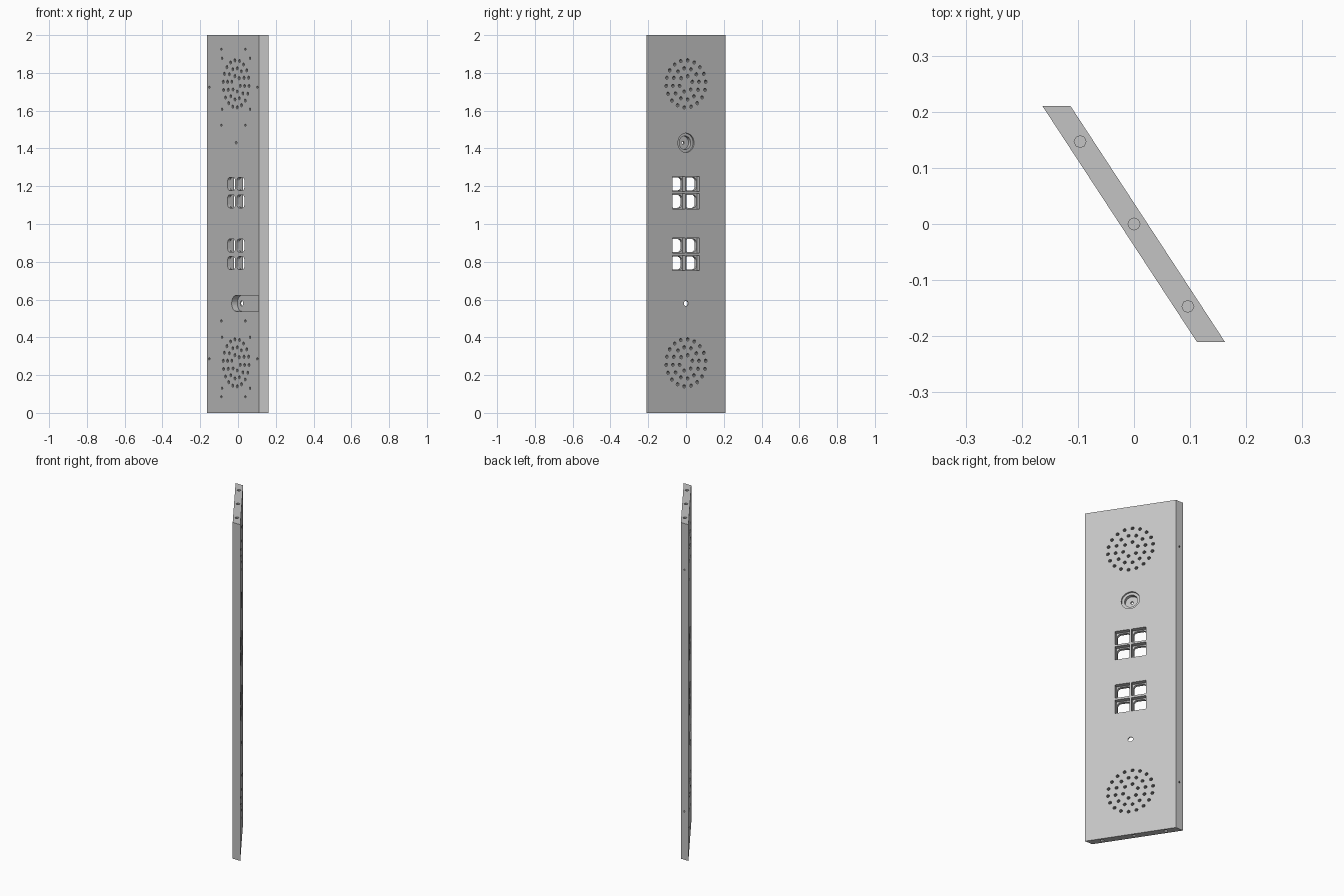
import bpy, bmesh
from math import cos, sin, pi, radians
from mathutils import Vector, Matrix

cube = bpy.data.objects.get("Cube")
if cube:
    bpy.data.objects.remove(cube)

HEIGHT = 2.0
THICK = 0.041
BACK_U = 0.027          # sideways shift of the rear face centre
UP = Vector((0, 0, 1))

# Panel frame: x = outward normal, y = sideways, z = up, origin on the outer face
frame = Matrix.Translation((0.0245, 0, 0)) @ Matrix.Rotation(radians(33.2), 4, "Z")

steel = bpy.data.materials.new("brushed_grey")
steel.use_nodes = True
grey = (0.55, 0.55, 0.55, 1)
steel.diffuse_color = grey
steel.node_tree.nodes["Principled BSDF"].inputs["Base Color"].default_value = grey


def prism(bm, points, sweep):
    low = [bm.verts.new(p) for p in points]
    high = [bm.verts.new(p + sweep) for p in points]
    bm.faces.new(low)
    bm.faces.new(high)
    for i in range(len(low)):
        j = (i + 1) % len(low)
        bm.faces.new((low[i], low[j], high[j], high[i]))


def finish(bm, name):
    bmesh.ops.recalc_face_normals(bm, faces=bm.faces[:])
    mesh = bpy.data.meshes.new(name)
    bm.to_mesh(mesh)
    bm.free()
    mesh.materials.append(steel)
    obj = bpy.data.objects.new(name, mesh)
    bpy.context.collection.objects.link(obj)
    return obj


def cut(bm, outline, start, end):
    """Sweep an outline of (sideways, height) pairs along the panel normal."""
    points = [frame @ Vector((start, u, z)) for u, z in outline]
    prism(bm, points, frame.to_3x3() @ Vector((end - start, 0, 0)))


def arc(u, z, r, a0, a1, steps):
    angles = [a0 + (a1 - a0) * i / steps for i in range(steps + 1)]
    return [(u + r * cos(a), z + r * sin(a)) for a in angles]


def circle(u, z, r, sides=12):
    return arc(u, z, r, 0, 2 * pi, sides)[:-1]


def rounded(u, z, w, h, r):
    out = []
    for k, (su, sz) in enumerate(((1, 1), (-1, 1), (-1, -1), (1, -1))):
        out += arc(u + su * (w / 2 - r), z + sz * (h / 2 - r), r,
                   k * pi / 2, (k + 1) * pi / 2, 5)
    return out


def square(u, z, s):
    return [(u + a * s / 2, z + b * s / 2)
            for a, b in ((1, 1), (-1, 1), (-1, -1), (1, -1))]


def carve(target, bm):
    cutter = finish(bm, "cutter")
    cutter.hide_render = True
    mod = target.modifiers.new("cut", "BOOLEAN")
    mod.operation, mod.solver, mod.object = "DIFFERENCE", "EXACT", cutter
    bpy.context.view_layer.objects.active = target
    bpy.ops.object.modifier_apply(modifier=mod.name)
    bpy.data.objects.remove(cutter)


# Panel body with skewed side edges
bm = bmesh.new()
prism(bm, [Vector(p) for p in ((-0.163, 0.21, 0), (0.112, -0.21, 0),
                               (0.162, -0.21, 0), (-0.113, 0.21, 0))], UP * HEIGHT)
panel = finish(bm, "intercom_panel")

OUT, THROUGH = 0.02, -THICK - 0.02
LENS_Z, SLOT_Z = 1.43, 0.58
windows = [(side * 0.045, z) for z in (1.212, 1.12, 0.886, 0.793) for side in (-1, 1)]

# Through holes and blind screw holes
bm = bmesh.new()
for grille_z, ring_z in ((1.742, 1.724), (0.265, 0.286)):
    for radius, count in ((0.125, 18), (0.083, 12), (0.042, 6)):
        for i in range(count):
            a = 2 * pi * (i + 0.25) / count
            cut(bm, circle(radius * cos(a), grille_z + radius * sin(a), 0.009, 10), OUT, THROUGH)
    for u, z in square(0, grille_z, 0.27):
        cut(bm, circle(u, z, 0.007, 10), THROUGH, -0.018)
    for u, z in circle(BACK_U, ring_z, 0.232, 6):
        cut(bm, circle(u, z, 0.007, 10), THROUGH, -0.018)
for u, z in windows:
    cut(bm, rounded(u, z, 0.073, 0.069, 0.02), OUT, THROUGH)
cut(bm, circle(0, LENS_Z, 0.008), OUT, THROUGH)
cut(bm, circle(0, SLOT_Z, 0.014, 16), OUT, THROUGH)
# Screw holes in the top and bottom edges
along = frame.to_3x3() @ Vector((0, 1, 0))
for k in (-1, 0, 1):
    for base in (-0.05, HEIGHT - 0.05):
        centre = along * (k * 0.1755) + UP * base
        prism(bm, [centre + Vector((x, y, 0)) for x, y in circle(0, 0, 0.0105, 8)], UP * 0.1)
carve(panel, bm)

# Button recesses, lens recess and the rear cable slot
bm = bmesh.new()
for u, z in windows:
    cut(bm, square(u, z, 0.081), OUT, -0.025)
cut(bm, circle(0, LENS_Z, 0.051, 32), OUT, -0.01)
slot = arc(0, SLOT_Z, 0.042, -pi / 2, pi / 2, 16)
slot = [(z - SLOT_Z, SLOT_Z + u) for u, z in slot]
slot = [(abs(b - SLOT_Z), SLOT_Z + a) for a, b in slot]
slot += [(-0.218, SLOT_Z + 0.042), (-0.218, SLOT_Z - 0.042)]
cut(bm, slot, THROUGH, -0.006)
carve(panel, bm)

# Deeper step inside the lens recess
bm = bmesh.new()
cut(bm, circle(0, LENS_Z, 0.036, 32), OUT, -0.03)
carve(panel, bm)
